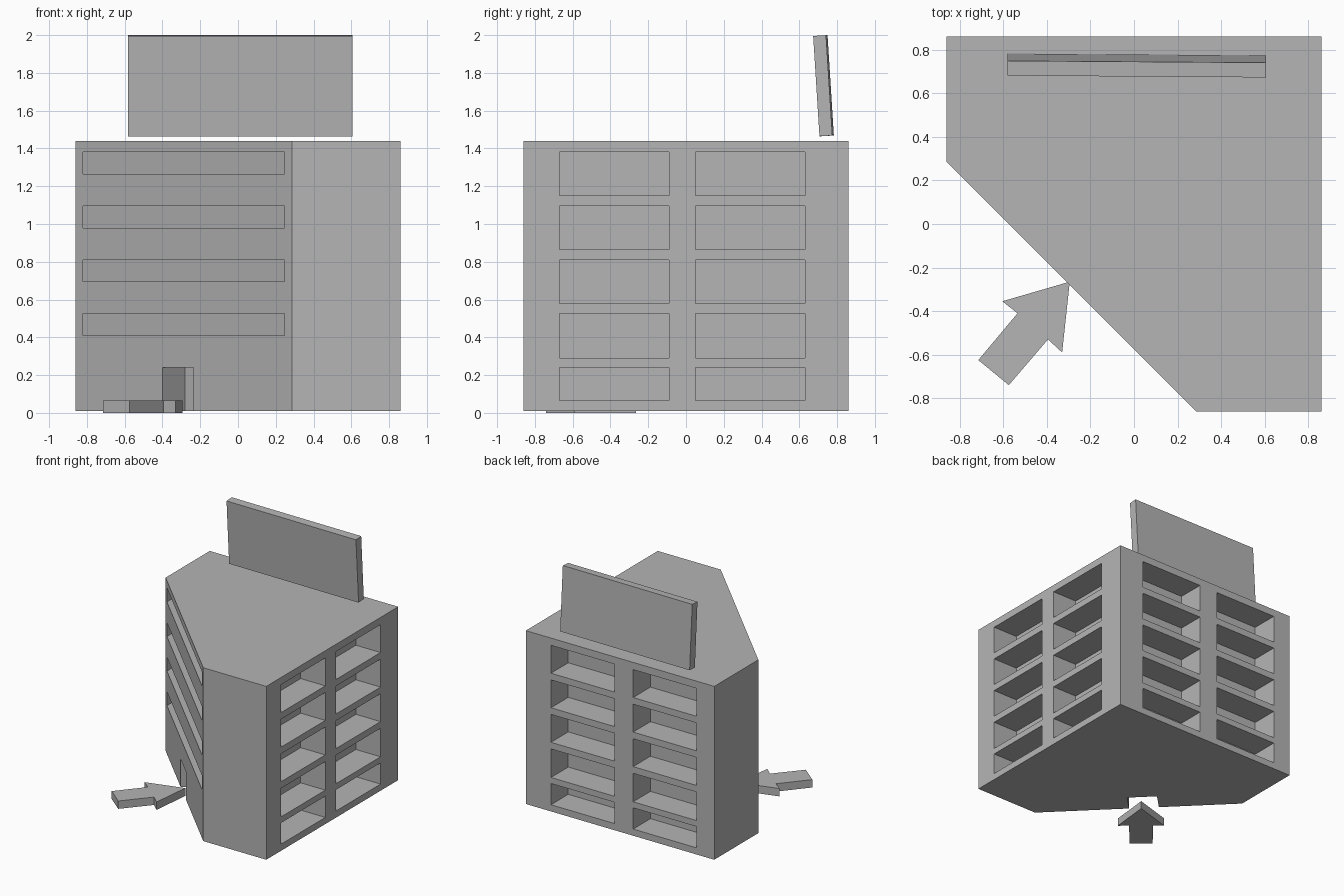
import bpy, bmesh, math
from mathutils import Vector

cube = bpy.data.objects.get("Cube")
if cube:
    bpy.data.objects.remove(cube, do_unlink=True)

grey = bpy.data.materials.new("concrete_grey")
grey.use_nodes = True
colour = (0.46, 0.46, 0.46, 1)
grey.diffuse_color = colour
grey.node_tree.nodes["Principled BSDF"].inputs["Base Color"].default_value = colour


def add_prism(bm, outline, low, high):
    """Extrude a plan outline from one height to another."""
    base = bm.faces.new([bm.verts.new((x, y, low)) for x, y in outline])
    extruded = bmesh.ops.extrude_face_region(bm, geom=[base])["geom"]
    top = [v for v in extruded if isinstance(v, bmesh.types.BMVert)]
    bmesh.ops.translate(bm, verts=top, vec=(0, 0, high - low))


def make_object(name, bm):
    bmesh.ops.recalc_face_normals(bm, faces=bm.faces)
    mesh = bpy.data.meshes.new(name)
    bm.to_mesh(mesh)
    bm.free()
    mesh.materials.append(grey)
    obj = bpy.data.objects.new(name, mesh)
    bpy.context.collection.objects.link(obj)
    return obj


def prism_object(name, outline, low, high):
    bm = bmesh.new()
    add_prism(bm, outline, low, high)
    return make_object(name, bm)


# Block with one diagonal corner
HALF, BEND, BASE, ROOF = 0.86, 0.285, 0.01, 1.44
building = prism_object("building", [
    (HALF, HALF), (-HALF, HALF), (-HALF, BEND), (BEND, -HALF), (HALF, -HALF)],
    BASE, ROOF)

# Window recesses on the side and the back
cuts = bmesh.new()
INNER, OUTER = 0.635, 0.95
floors = [(0.065, 0.24), (0.29, 0.525), (0.58, 0.81), (0.865, 1.095), (1.15, 1.38)]
for low, high in floors:
    for a, b in [(-0.67, -0.09), (0.05, 0.63)]:
        add_prism(cuts, [(INNER, a), (OUTER, a), (OUTER, b), (INNER, b)], low, high)
    for a, b in [(-0.70, -0.12), (0.05, 0.63)]:
        add_prism(cuts, [(a, INNER), (b, INNER), (b, OUTER), (a, OUTER)], low, high)

# Long slots across the diagonal front, ends parallel to the outer walls
EDGE, START, DEEP, OUT = -0.82, 0.245, 0.26, 0.1
for low, high in floors[1:]:
    add_prism(cuts, [(EDGE, START - OUT), (START - OUT, EDGE),
                     (START + DEEP, EDGE), (EDGE, START + DEEP)], high - 0.115, high)

# Doorway square to the diagonal wall
inward = Vector((1, 1)).normalized()
jambs = [Vector((-0.4, -0.175)), Vector((-0.235, -0.34))]
add_prism(cuts, [jambs[0] - inward * 0.1, jambs[1] - inward * 0.1,
                 jambs[1] + inward * 0.17, jambs[0] + inward * 0.17], -0.1, 0.24)

cutter = make_object("opening_cutter", cuts)
cutter.hide_render = True
openings = building.modifiers.new("openings", 'BOOLEAN')
openings.operation = 'DIFFERENCE'
openings.solver = 'EXACT'
openings.object = cutter
bpy.context.view_layer.objects.active = building
bpy.ops.object.modifier_apply(modifier=openings.name)
bpy.data.objects.remove(cutter, do_unlink=True)

# Leaning roof board
bm = bmesh.new()
bmesh.ops.create_cube(bm, size=1)
bmesh.ops.scale(bm, vec=(1.187, 0.068, 0.532), verts=bm.verts)
board = make_object("roof_board", bm)
board.location = (0.012, 0.728, 1.732)
board.rotation_euler = (math.radians(3.6), 0, math.radians(-0.4))

# Arrow on the ground pointing at the doorway
prism_object("entrance_arrow", [
    (-0.295, -0.265), (-0.605, -0.355), (-0.535, -0.41), (-0.715, -0.625),
    (-0.575, -0.74), (-0.395, -0.53), (-0.33, -0.59)], 0, 0.065)
